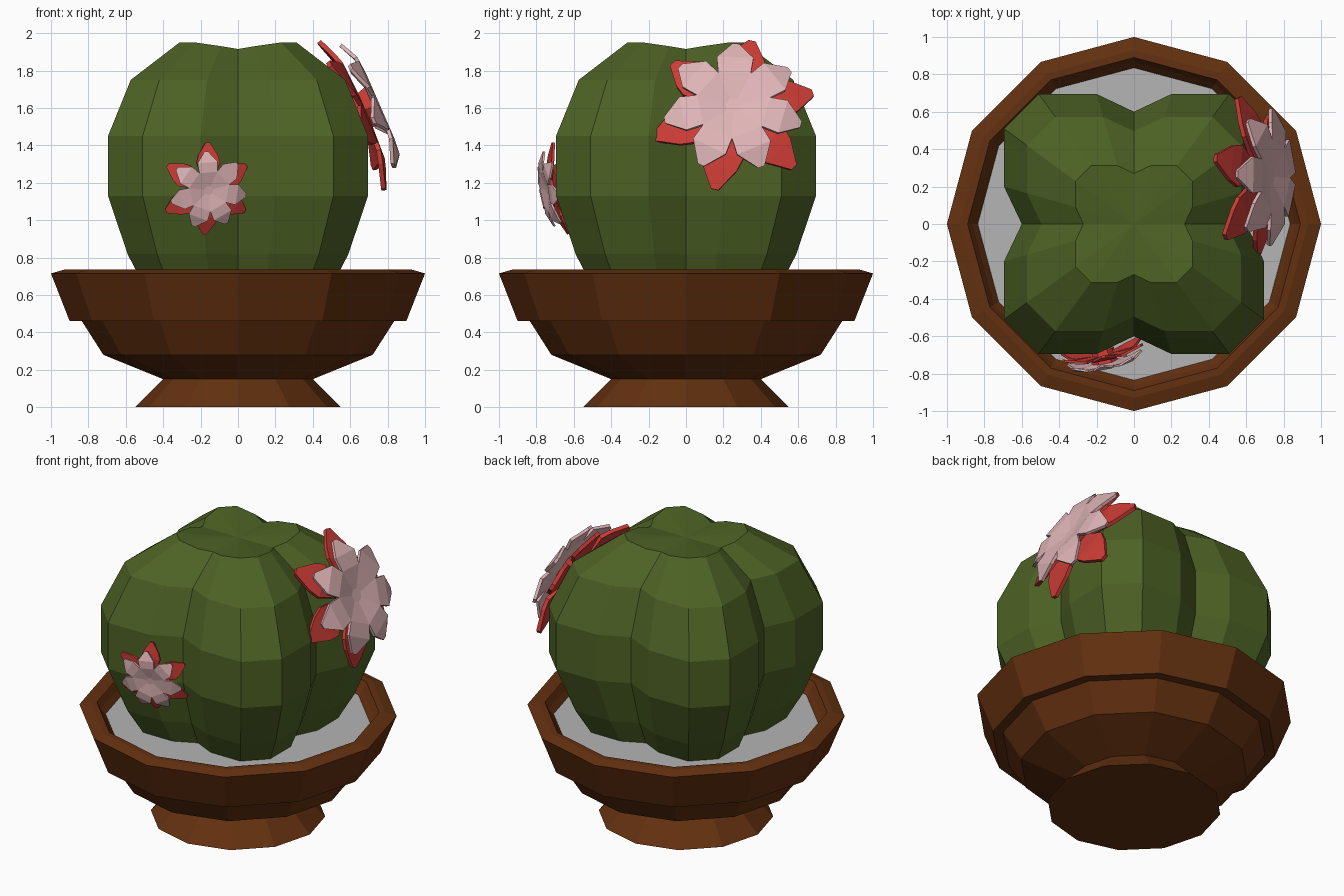
import bpy, bmesh, math
from mathutils import Vector, Matrix

if "Cube" in bpy.data.objects:
    bpy.data.objects.remove(bpy.data.objects["Cube"])

def material(name, rgb):
    m = bpy.data.materials.new(name)
    m.diffuse_color = (*rgb, 1)
    m.use_nodes = True
    m.node_tree.nodes["Principled BSDF"].inputs["Base Color"].default_value = m.diffuse_color
    return m

GREEN = material("cactus green", (0.075, 0.122, 0.018))
BROWN = material("clay brown", (0.125, 0.030, 0.005))
GREY = material("gravel grey", (0.46, 0.46, 0.46))
RED = material("petal red", (0.60, 0.045, 0.036))
PINK = material("petal pink", (0.74, 0.46, 0.47))

def make(name, mat, bm, recalc=True):
    if recalc:
        bmesh.ops.recalc_face_normals(bm, faces=bm.faces)
    me = bpy.data.meshes.new(name)
    bm.to_mesh(me)
    bm.free()
    me.materials.append(mat)
    ob = bpy.data.objects.new(name, me)
    bpy.context.collection.objects.link(ob)
    return ob

def bridge(bm, a, b):
    n = len(a)
    for i in range(n):
        bm.faces.new((a[i], a[(i + 1) % n], b[(i + 1) % n], b[i]))

def polar(r, a, z=0):
    return Vector((r * math.cos(a), r * math.sin(a), z))

def ring(bm, r, z, n=12):
    return [bm.verts.new(polar(r, math.tau * i / n, z)) for i in range(n)]

# Pot: twelve-sided lathe of foot, bowl, rim and inner wall
bm = bmesh.new()
profile = [(0.55, 0), (0.40, 0.15), (0.72, 0.28), (0.835, 0.46), (0.90, 0.46),
           (1.0, 0.715), (0.93, 0.735), (0.89, 0.735), (0.865, 0.69), (0.81, 0.62)]
rings = [ring(bm, r, z) for r, z in profile]
for a, b in zip(rings, rings[1:]):
    bridge(bm, a, b)
bm.faces.new(rings[0])
bm.faces.new(rings[-1])
make("pot", BROWN, bm)

# Gravel: disc inside the rim
bm = bmesh.new()
bm.faces.new(ring(bm, 0.835, 0.655))
make("gravel", GREY, bm, False)

# Cactus: four-lobed outline scaled up the height
quarter = [(0.6, 0), (0.695, 0.2), (0.695, 0.51), (0.51, 0.695), (0.2, 0.695)]
outline = []
for k in range(4):
    rot = Matrix.Rotation(math.pi / 2 * k, 3, 'Z')
    outline += [rot @ Vector((x, y, 0)) for x, y in quarter]
top_dip = [-0.035, -0.02, 0, 0, -0.02]
bm = bmesh.new()
levels = [(0.69, 0.6), (0.85, 0.82), (1.0, 1.13), (1.0, 1.45), (0.825, 1.75), (0.45, 1.95)]
rings = []
for s, z in levels:
    dip = top_dip if z > 1.9 else [0] * 5
    rings.append([bm.verts.new((p.x * s, p.y * s, z + dip[i % 5])) for i, p in enumerate(outline)])
for a, b in zip(rings, rings[1:]):
    bridge(bm, a, b)
bm.faces.new(rings[0])
tip = bm.verts.new((0, 0, 1.912))
for i in range(20):
    bm.faces.new((rings[-1][i], rings[-1][(i + 1) % 20], tip))
make("cactus_body", GREEN, bm)

def pair(bm, r, w, z, a):
    # right and left vertex of a petal at distance r along angle a
    side = Vector((-math.sin(a), math.cos(a), 0)) * w
    return [bm.verts.new(polar(r, a, z) - side), bm.verts.new(polar(r, a, z) + side)]

def thicken(ob, t):
    mod = ob.modifiers.new("thickness", 'SOLIDIFY')
    mod.thickness = t
    mod.offset = -1

def flower(name, centre, normal, up, scale, red_turn, pink_turn):
    n = Vector(normal).normalized()
    u = Vector(up).cross(n).normalized()
    v = n.cross(u)
    frame = Matrix.Translation(centre) @ Matrix((u, v, n)).transposed().to_4x4() @ Matrix.Scale(scale, 4)

    # outer red petals
    bm = bmesh.new()
    for k in range(6):
        a = math.radians(red_turn + 60 * k)
        rows = [pair(bm, 0.07, 0.04, 0.07, a), pair(bm, 0.26, 0.115, 0.06, a),
                pair(bm, 0.33, 0.095, 0.04, a), pair(bm, 0.445, 0.02, 0.0, a)]
        for (r0, l0), (r1, l1) in zip(rows, rows[1:]):
            bm.faces.new((r0, r1, l1, l0))
    ob = make(name + "_red_petals", RED, bm, False)
    ob.matrix_world = frame
    thicken(ob, 0.025)

    # inner pink cup with seven petals
    bm = bmesh.new()
    step = math.tau / 7
    start = math.radians(pink_turn)
    corner = lambda r, z: [bm.verts.new(polar(r, start + step * (k - 0.5), z)) for k in range(7)]
    core, cup = corner(0.045, 0.125), corner(0.20, 0.15)
    bm.faces.new(core)
    for k in range(7):
        j, a = (k + 1) % 7, start + step * k
        bm.faces.new((core[k], cup[k], cup[j], core[j]))
        r1, l1 = pair(bm, 0.275, 0.098, 0.142, a)
        r2, l2 = pair(bm, 0.375, 0.018, 0.095, a)
        bm.faces.new((cup[k], r1, l1, cup[j]))
        bm.faces.new((r1, r2, l2, l1))
    ob = make(name + "_pink_petals", PINK, bm, False)
    ob.matrix_world = frame
    thicken(ob, 0.02)

    # short base joining the flower to the cactus
    bm = bmesh.new()
    lo, hi = ring(bm, 0.08, -0.03, 6), ring(bm, 0.13, 0.115, 6)
    bridge(bm, lo, hi)
    bm.faces.new(lo)
    bm.faces.new(hi)
    make(name + "_base", RED, bm).matrix_world = frame

flower("large_flower", (0.618, 0.253, 1.562), (0.916, 0, 0.40), (0, 0, 1), 1.0, 17, 88)
flower("small_flower", (-0.17, -0.675, 1.17), (0.2, -0.97, -0.17), (0, 0, 1), 0.56, 90, 95)
